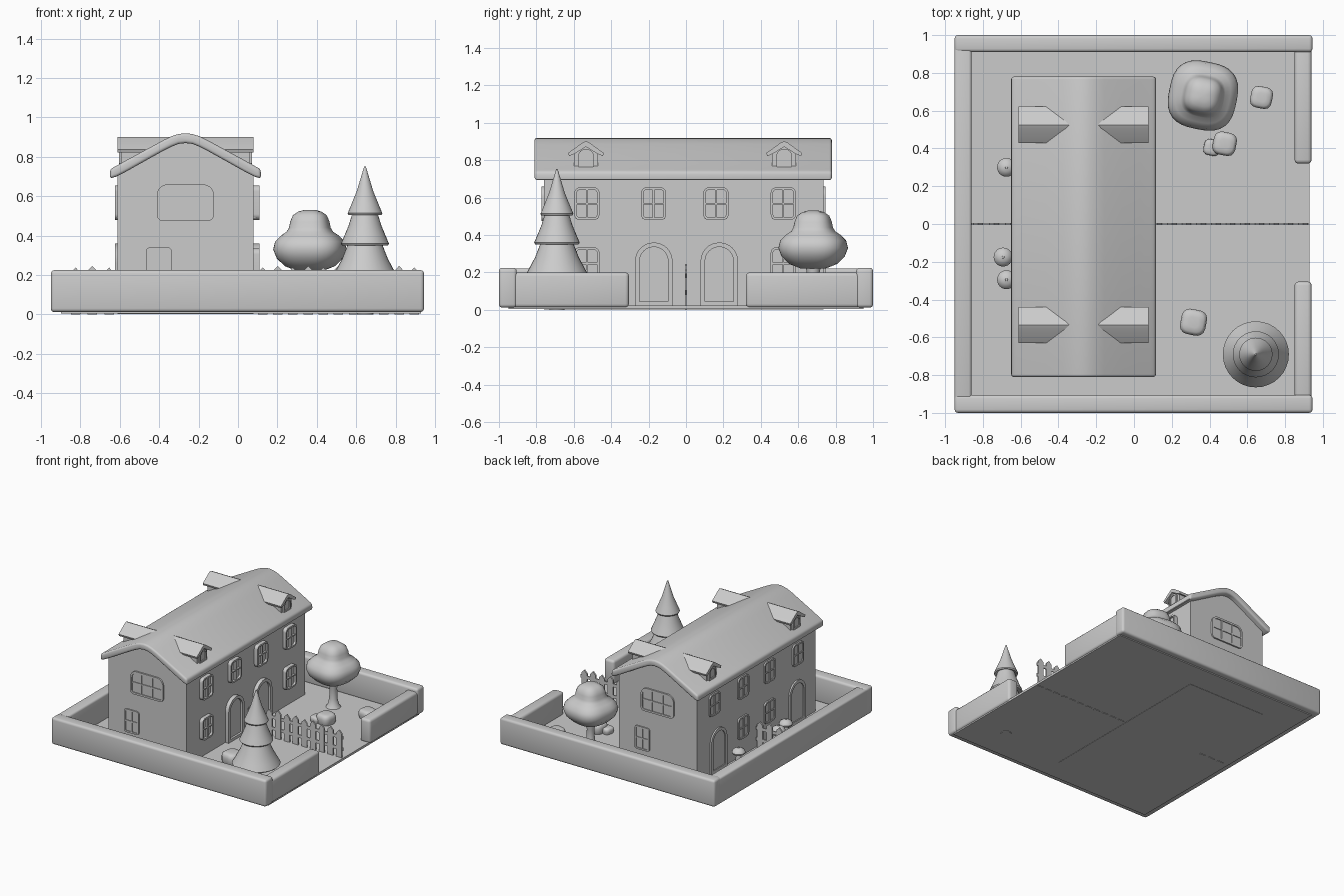
import bpy, bmesh, math
from mathutils import Matrix, Vector

cube = bpy.data.objects.get("Cube")
if cube:
    bpy.data.objects.remove(cube, do_unlink=True)

stone = bpy.data.materials.new("plain_grey")
stone.use_nodes = True
GREY = (0.6, 0.6, 0.6, 1)
stone.diffuse_color = GREY
stone.node_tree.nodes["Principled BSDF"].inputs["Base Color"].default_value = GREY


def finish(name, bm, matrix=Matrix(), bevel=0.0, segs=3, angle=35):
    """Turn a bmesh into a shaded object, rounding its sharp edges."""
    bmesh.ops.recalc_face_normals(bm, faces=bm.faces)
    if bevel:
        sharp = [e for e in bm.edges if e.calc_face_angle(0) > math.radians(40)]
        bmesh.ops.bevel(bm, geom=sharp, offset=bevel, segments=segs, profile=0.5,
                        affect='EDGES', clamp_overlap=True)
    bm.transform(matrix)
    mesh = bpy.data.meshes.new(name)
    bm.to_mesh(mesh)
    bm.free()
    mesh.materials.append(stone)
    ob = bpy.data.objects.new(name, mesh)
    bpy.context.collection.objects.link(ob)
    bpy.ops.object.select_all(action='DESELECT')
    ob.select_set(True)
    bpy.context.view_layer.objects.active = ob
    bpy.ops.object.shade_smooth_by_angle(angle=math.radians(angle))
    return ob


def box(name, x, y, z, bevel=0.0, matrix=Matrix()):
    """Box from (min, max) pairs."""
    bm = bmesh.new()
    bmesh.ops.create_cube(bm, size=1)
    for v in bm.verts:
        for i, (lo, hi) in enumerate((x, y, z)):
            v.co[i] = lo if v.co[i] < 0 else hi
    return finish(name, bm, matrix, bevel)


def prism(name, pts, y0, y1, matrix=Matrix(), bevel=0.0):
    """Extrude an x-z outline along y."""
    bm = bmesh.new()
    face = bm.faces.new([bm.verts.new((u, y0, v)) for u, v in pts])
    ext = bmesh.ops.extrude_face_region(bm, geom=[face])["geom"]
    bmesh.ops.translate(bm, vec=(0, y1 - y0, 0),
                        verts=[g for g in ext if isinstance(g, bmesh.types.BMVert)])
    return finish(name, bm, matrix, bevel)


def mirrored(half):
    """Closed outline from a right half running from the top centre line."""
    return half + [(-u, v) for u, v in reversed(half) if u > 0]


def lathe(name, profile, loc, sides=32, square=0.0, angle=35):
    """Spin an (r, z) profile; square pushes the ring towards a rounded square."""
    bm = bmesh.new()
    rings = []
    for r, z in profile:
        ring = []
        for i in range(sides):
            a = math.tau * i / sides
            k = r * (1 - square * math.cos(4 * a + 0.8))
            ring.append(bm.verts.new((k * math.cos(a), k * math.sin(a), z)))
        rings.append(ring)
    for a, b in zip(rings, rings[1:]):
        for i in range(sides):
            j = (i + 1) % sides
            bm.faces.new((a[i], a[j], b[j], b[i]))
    bm.faces.new(rings[0])
    bm.faces.new(rings[-1])
    return finish(name, bm, Matrix.Translation(Vector(loc)), angle=angle)


def outline(w, z0, z1, r_top, r_bot, n=8):
    """Rounded rectangle of half width w, with its own top and bottom radii."""
    pts = []
    corners = ((w, z1, r_top, 0), (-w, z1, r_top, 1), (-w, z0, r_bot, 2), (w, z0, r_bot, 3))
    for x, z, r, q in corners:
        cx, cz = x - math.copysign(r, x), z - r if q < 2 else z + r
        for i in range(n + 1):
            a = (q + i / n) * math.pi / 2
            pts.append((cx + r * math.cos(a), cz + r * math.sin(a)))
    return pts


def opening(name, mat, w, z0, z1, r_top, r_bot, t, proud, cols, rows):
    """Frame ring, recessed pane and glazing bars facing local -y."""
    outer = outline(w, z0, z1, r_top, r_bot)
    inner = outline(w - t, z0 + t, z1 - t, max(r_top - t, 0.004), max(r_bot - t, 0.004))
    bm = bmesh.new()
    loops = [[bm.verts.new((u, y, v)) for u, v in pts] for pts, y in
             ((outer, 0.01), (outer, -proud), (inner, -proud), (inner, 0.01))]
    for a, b in zip(loops, loops[1:]):
        for i in range(len(a)):
            j = (i + 1) % len(a)
            bm.faces.new((a[i], a[j], b[j], b[i]))
    bmesh.ops.remove_doubles(bm, verts=bm.verts, dist=1e-5)
    finish(name + "_frame", bm, mat)
    pane = outline(w - t / 2, z0 + t / 2, z1 - t / 2, max(r_top - t / 2, 0.004), 0.004)
    prism(name + "_pane", pane, 0.01, -proud * 0.4, mat)
    for i in range(1, cols):
        u = -w + 2 * w * i / cols
        box(name + "_upright_bar", (u - 0.005, u + 0.005), (-proud * 0.9, 0), (z0 + t / 2, z1 - t / 2), 0, mat)
    for i in range(1, rows):
        v = z0 + (z1 - z0) * i / rows
        box(name + "_cross_bar", (-w + t / 2, w - t / 2), (-proud * 0.9, 0), (v - 0.005, v + 0.005), 0, mat)


def facing(x, y, quarter):
    return Matrix.Translation((x, y, 0)) @ Matrix.Rotation(quarter * math.pi / 2, 4, 'Z')


# Ground and garden walls
box("ground", (-0.9, 0.93), (-0.95, 0.95), (0.004, 0.022))
box("front_wall", (-0.95, 0.945), (-1, -0.905), (0.012, 0.225), 0.018)
box("back_wall", (-0.95, 0.945), (0.91, 1), (0.012, 0.225), 0.018)
box("left_wall", (-0.95, -0.86), (-0.99, 0.99), (0.012, 0.222), 0.015)
box("right_wall_front", (0.85, 0.94), (-0.985, -0.305), (0.012, 0.2), 0.02)
box("right_wall_back", (0.85, 0.94), (0.32, 0.985), (0.012, 0.2), 0.02)

# House body and roof
CX = -0.267
centre = Matrix.Translation((CX, 0, 0))
prism("house_body", mirrored([(0, 0.885), (0.05, 0.88), (0.1, 0.86), (0.2, 0.8),
                              (0.345, 0.718), (0.345, 0.002)]), -0.76, 0.735, centre)
prism("roof", mirrored([(0, 0.92), (0.035, 0.916), (0.07, 0.905), (0.11, 0.886), (0.2, 0.837),
                        (0.3, 0.783), (0.355, 0.752), (0.382, 0.738), (0.384, 0.69), (0.35, 0.7),
                        (0.3, 0.726), (0.2, 0.782), (0.11, 0.832), (0.07, 0.852),
                        (0.035, 0.866), (0, 0.87)]), -0.81, 0.78, centre, 0.014)

# Dormers on both slopes
for y in (-0.535, 0.525):
    for quarter in (1, -1):
        mat = facing(CX, y, quarter)
        prism("dormer_roof", mirrored([(0, 0.902), (0.02, 0.893), (0.096, 0.838), (0.09, 0.822),
                                       (0.06, 0.835), (0, 0.872)]), -0.345, -0.06, mat)
        prism("dormer_body", mirrored([(0, 0.88), (0.064, 0.838), (0.064, 0.74)]), -0.325, -0.1, mat)
        opening("dormer_window", mat @ Matrix.Translation((0, -0.325, 0)),
                0.042, 0.765, 0.86, 0.04, 0.004, 0.012, 0.012, 1, 1)

# Gable windows
for y, quarter in ((-0.76, 0), (0.735, 2)):
    mat = facing(CX, y, quarter)
    opening("gable_window", mat, 0.145, 0.475, 0.66, 0.055, 0.03, 0.015, 0.012, 3, 2)
    opening("gable_lower_window", mat @ Matrix.Translation((-0.135, 0, 0)),
            0.065, 0.155, 0.34, 0.02, 0.02, 0.013, 0.01, 2, 2)

# Long side windows and doors
OUTER, INNER = (-0.53, 0.52), (-0.173, 0.16)
for x, quarter, proud, door_ys, low_ys in ((0.08, 1, 0.028, (-0.172, 0.178), OUTER),
                                           (-0.612, -1, 0.012, (-0.52, 0.47), INNER)):
    for y in OUTER + INNER:
        opening("upper_window", facing(x, y, quarter), 0.067, 0.48, 0.655, 0.03, 0.03, 0.013, proud, 2, 2)
    for y in low_ys:
        opening("lower_window", facing(x, y, quarter), 0.067, 0.16, 0.335, 0.03, 0.03, 0.013, proud, 2, 2)
    for y in door_ys:
        opening("door", facing(x, y, quarter), 0.1, 0.02, 0.36, 0.0995, 0.004, 0.024, proud, 1, 1)

# Picket fence on both sides of the house
def fence(x0, x1, count):
    for i in range(count):
        x = x0 + 0.035 + (x1 - x0 - 0.07) * i / (count - 1)
        top = 0.238 + 0.008 * (i % 2)
        prism("picket", mirrored([(0, top), (0.024, top - 0.025), (0.024, 0.0)]), -0.006, 0.006,
              Matrix.Translation((x, 0, 0)))
    for z in (0.08, 0.17):
        box("fence_rail", (x0, x1), (-0.004, 0.004), (z, z + 0.025))


fence(0.09, 0.93, 11)
fence(-0.86, -0.62, 3)

# Fir tree in three skirts
FIR = (0.645, -0.69, 0)
lathe("fir_trunk", [(0.04, 0), (0.035, 0.25)], FIR, 20)
for r, z, r_top, z_top in ((0.175, 0.17, 0.07, 0.4), (0.122, 0.355, 0.05, 0.56), (0.088, 0.51, 0.004, 0.752)):
    mid = (r * 0.45 + r_top * 0.55, z * 0.52 + z_top * 0.48)
    lathe("fir_skirt", [(0.02, z + 0.02), (r * 0.95, z - 0.005), (r, z + 0.004),
                        (r * 0.78 + r_top * 0.22, z * 0.8 + z_top * 0.2), mid, (r_top, z_top)], FIR, 32)

# Round tree
ROUND = (0.365, 0.68, 0)
lathe("round_tree_trunk", [(0.06, 0.015), (0.042, 0.04), (0.03, 0.09), (0.028, 0.17), (0.045, 0.25)], ROUND, 20)
lathe("round_tree_crown", [(0.01, 0.218), (0.07, 0.222), (0.13, 0.245), (0.172, 0.285), (0.19, 0.33),
                           (0.18, 0.37), (0.15, 0.4), (0.12, 0.42), (0.108, 0.44), (0.102, 0.47),
                           (0.088, 0.503), (0.06, 0.522), (0.03, 0.53), (0.004, 0.531)],
      ROUND, 40, 0.05, 60)

# Rounded garden stones
for x, y, r, h in ((0.675, 0.67, 0.062, 0.09), (0.48, 0.425, 0.066, 0.1),
                   (0.412, 0.405, 0.046, 0.07), (0.315, -0.52, 0.073, 0.11)):
    lathe("garden_stone", [(r * 0.85, 0.015), (r, 0.04), (r, h * 0.7), (r * 0.93, h * 0.88),
                           (r * 0.75, h * 0.97), (r * 0.4, h)], (x, y, 0), 24, 0.07, 60)

# Small mushrooms behind the house
for x, y in ((-0.675, 0.3), (-0.693, -0.175), (-0.675, -0.295)):
    lathe("mushroom", [(0.025, 0.015), (0.02, 0.1), (0.045, 0.105), (0.05, 0.118), (0.042, 0.135),
                       (0.022, 0.147), (0.007, 0.15), (0.006, 0.156)], (x, y, 0), 24)
